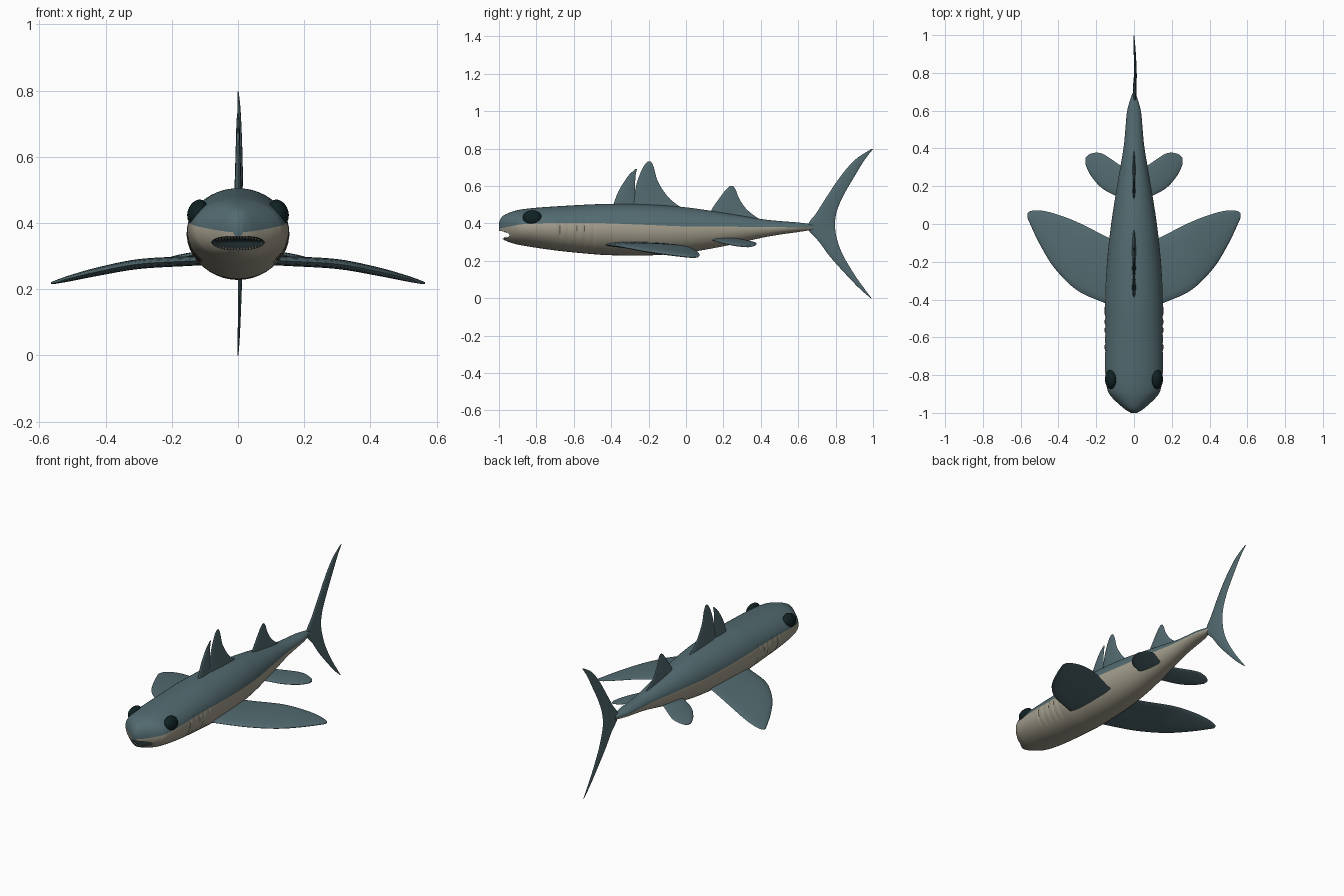
import bpy, bmesh, math
from mathutils import Vector

if "Cube" in bpy.data.objects:
    bpy.data.objects.remove(bpy.data.objects["Cube"], do_unlink=True)


def material(name, rgb):
    m = bpy.data.materials.new(name)
    m.use_nodes = True
    m.diffuse_color = (*rgb, 1)
    bsdf = m.node_tree.nodes["Principled BSDF"]
    bsdf.inputs["Base Color"].default_value = (*rgb, 1)
    bsdf.inputs["Roughness"].default_value = 0.7
    return m


SLATE = material("slate_blue", (0.085, 0.145, 0.162))
CREAM = material("belly_cream", (0.36, 0.335, 0.26))
EYE = material("eye_black_green", (0.005, 0.015, 0.016))
MOUTH = material("mouth_dark", (0.012, 0.022, 0.024))
TOOTH = material("tooth_ivory", (0.55, 0.54, 0.46))


def smooth(ob, angle=45):
    bpy.ops.object.select_all(action="DESELECT")
    ob.select_set(True)
    bpy.context.view_layer.objects.active = ob
    bpy.ops.object.shade_smooth_by_angle(angle=math.radians(angle))


def finish(bm, name, mats):
    bmesh.ops.recalc_face_normals(bm, faces=bm.faces)
    me = bpy.data.meshes.new(name)
    bm.to_mesh(me)
    bm.free()
    for m in mats:
        me.materials.append(m)
    ob = bpy.data.objects.new(name, me)
    bpy.context.collection.objects.link(ob)
    smooth(ob)
    return ob


def resample(rows, sub):
    """Smooth curve through a list of equal-length rows."""
    rows = [Vector(r) for r in rows]
    out = []
    for i in range(len(rows) - 1):
        a, b = rows[i], rows[i + 1]
        ta = (b - rows[max(i - 1, 0)]) / 2
        tb = (rows[min(i + 2, len(rows) - 1)] - a) / 2
        for k in range(sub):
            t = k / sub
            out.append(a + ta * t + (3 * (b - a) - 2 * ta - tb) * t**2
                       + (2 * (a - b) + ta + tb) * t**3)
    return out + [rows[-1]]


def loft(rings, color_of=lambda j: 0):
    """Skin closed rings of points; color_of picks a slot by column."""
    bm = bmesh.new()
    vs = [[bm.verts.new(p) for p in ring] for ring in rings]
    n = len(vs[0])
    for a, b in zip(vs, vs[1:]):
        for j in range(n):
            k = (j + 1) % n
            bm.faces.new((a[j], a[k], b[k], b[j])).material_index = color_of(j)
    bm.faces.new(vs[0])
    bm.faces.new(vs[-1])
    return bm


# Body stations: y, half width, top z, bottom z, colour line z
BODY = [
    (-1.0, 0.016, 0.405, 0.358, 0.372), (-0.985, 0.042, 0.434, 0.322, 0.375),
    (-0.96, 0.073, 0.451, 0.306, 0.38), (-0.92, 0.115, 0.466, 0.292, 0.388),
    (-0.88, 0.140, 0.475, 0.283, 0.395), (-0.8, 0.152, 0.484, 0.270, 0.40),
    (-0.7, 0.155, 0.491, 0.256, 0.402), (-0.6, 0.155, 0.497, 0.245, 0.403),
    (-0.5, 0.155, 0.502, 0.236, 0.403), (-0.4, 0.154, 0.505, 0.230, 0.40),
    (-0.2, 0.143, 0.501, 0.229, 0.392), (0, 0.121, 0.486, 0.244, 0.384),
    (0.2, 0.090, 0.457, 0.278, 0.383), (0.4, 0.056, 0.424, 0.322, 0.381),
    (0.5, 0.046, 0.413, 0.340, 0.38), (0.6, 0.036, 0.405, 0.354, 0.379),
    (0.69, 0.010, 0.393, 0.368, 0.379)]
HALF = 24


def body_ring(row):
    y, w, top, bottom, line = row
    mid, h = (top + bottom) / 2, (top - bottom) / 2
    a = math.asin(max(-0.8, min(0.8, (line - mid) / h)))
    angles = [a + (math.pi - 2 * a) * i / HALF for i in range(HALF)]
    angles += [math.pi - a + (math.pi + 2 * a) * i / HALF for i in range(HALF)]
    ring = []
    for t in angles:
        x = w * math.cos(t)
        # Shallow gill slits on the flanks
        if -0.69 < y < -0.46 and -0.65 < math.sin(t) < 0.3:
            x *= 1 - 0.03 * max(0, math.cos(math.tau * y / 0.045)) ** 3
        ring.append((x, y, mid + h * math.sin(t)))
    return ring


body = finish(loft([body_ring(r) for r in resample(BODY, 12)],
                   lambda j: 0 if j < HALF else 1), "body", [SLATE, CREAM, MOUTH])


def ball(name, center, radii, mat, tilt=0):
    bpy.ops.mesh.primitive_uv_sphere_add(segments=32, ring_count=16, location=center)
    ob = bpy.context.object
    ob.name = name
    ob.scale = radii
    ob.rotation_euler.y = tilt
    ob.data.materials.append(mat)
    smooth(ob)
    return ob


# Mouth opening cut into the snout
MZ, MW, MH = 0.34, 0.088, 0.021
cutter = ball("mouth_cutter", (0, -0.975, MZ), (MW, 0.075, MH), MOUTH)
cutter.hide_render = True
cut = body.modifiers.new("mouth", "BOOLEAN")
cut.operation, cut.solver, cut.object = "DIFFERENCE", "EXACT", cutter
cut.material_mode = "TRANSFER"
bpy.context.view_layer.objects.active = body
bpy.ops.object.modifier_apply(modifier=cut.name)
bpy.data.objects.remove(cutter, do_unlink=True)
smooth(body)

# Teeth in two rows
for name, sign in (("upper_teeth", 1), ("lower_teeth", -1)):
    bm = bmesh.new()
    for i in range(-8, 9):
        x = i * 0.009
        edge = MH * math.sqrt(1 - (x / MW) ** 2)
        y = -0.972 + 0.5 * abs(x)
        base = [bm.verts.new((x + dx, y + dy, MZ + sign * (edge + 0.001)))
                for dx, dy in ((-0.004, 0), (0, -0.003), (0.004, 0), (0, 0.003))]
        tip = bm.verts.new((x, y, MZ + sign * (edge - 0.5 * MH)))
        bm.faces.new(base)
        for k in range(4):
            bm.faces.new((base[k], base[(k + 1) % 4], tip))
    finish(bm, name, [TOOTH])

# Eyes
for side, s in (("left", 1), ("right", -1)):
    ball(side + "_eye", (s * 0.122, -0.822, 0.431), (0.03, 0.051, 0.041), EYE, -s * 0.35)


def fin(name, stations, thick, upright, s=1):
    """Lens-section fin; rows are span, leading y, trailing y, side offset."""
    rings, n = [], 10
    rows = resample(stations, 6)
    widest = max(r[2] - r[1] for r in rows)
    for span, lead, trail, off in rows:
        t = thick * (max(trail - lead, 0.002) / widest) ** 0.6
        ring = []
        for i in range(2 * n):
            a = math.pi * i / n
            y = lead + (trail - lead) * (1 - math.cos(a)) / 2
            d = off + t * math.sin(a) * (1 - 0.35 * (1 - math.cos(a)) / 2)
            ring.append((d, y, span) if upright else (s * span, y, d))
        rings.append(ring)
    return finish(loft(rings), name, [SLATE])


# Upright fins
fin("front_dorsal_lobe", [(0.48, -0.395, -0.265, 0), (0.57, -0.362, -0.272, 0),
    (0.65, -0.312, -0.27, 0), (0.69, -0.272, -0.262, 0)], 0.012, True)
fin("main_dorsal_fin", [(0.47, -0.29, 0.0, 0), (0.53, -0.28, -0.085, 0),
    (0.62, -0.262, -0.148, 0), (0.70, -0.23, -0.172, 0),
    (0.731, -0.205, -0.187, 0)], 0.015, True)
fin("rear_dorsal_fin", [(0.41, 0.12, 0.41, 0), (0.47, 0.135, 0.33, 0),
    (0.53, 0.175, 0.286, 0), (0.58, 0.213, 0.266, 0),
    (0.60, 0.235, 0.252, 0)], 0.012, True)
fin("tail_fin", [(0.0, 0.988, 0.992, 0), (0.05, 0.93, 0.955, 0.002),
    (0.12, 0.862, 0.905, 0.004), (0.22, 0.772, 0.845, 0.006),
    (0.30, 0.713, 0.812, 0.006), (0.38, 0.65, 0.797, 0.004),
    (0.46, 0.70, 0.805, 0.006), (0.55, 0.757, 0.842, 0.008),
    (0.65, 0.825, 0.9, 0.006), (0.74, 0.903, 0.955, 0.003),
    (0.797, 0.99, 1.0, 0)], 0.011, True)

# Paired fins
for side, s in (("left", 1), ("right", -1)):
    fin(side + "_pectoral_fin", [(0.07, -0.45, -0.1, 0.289), (0.15, -0.42, -0.065, 0.285),
        (0.3, -0.352, 0.01, 0.276), (0.42, -0.235, 0.055, 0.254),
        (0.5, -0.105, 0.072, 0.235), (0.55, 0.0, 0.068, 0.222),
        (0.565, 0.035, 0.055, 0.218)], 0.018, False, s)
    fin(side + "_pelvic_fin", [(0.03, 0.11, 0.28, 0.318), (0.08, 0.14, 0.315, 0.312),
        (0.17, 0.19, 0.373, 0.297), (0.23, 0.258, 0.372, 0.283),
        (0.257, 0.315, 0.35, 0.276)], 0.011, False, s)
